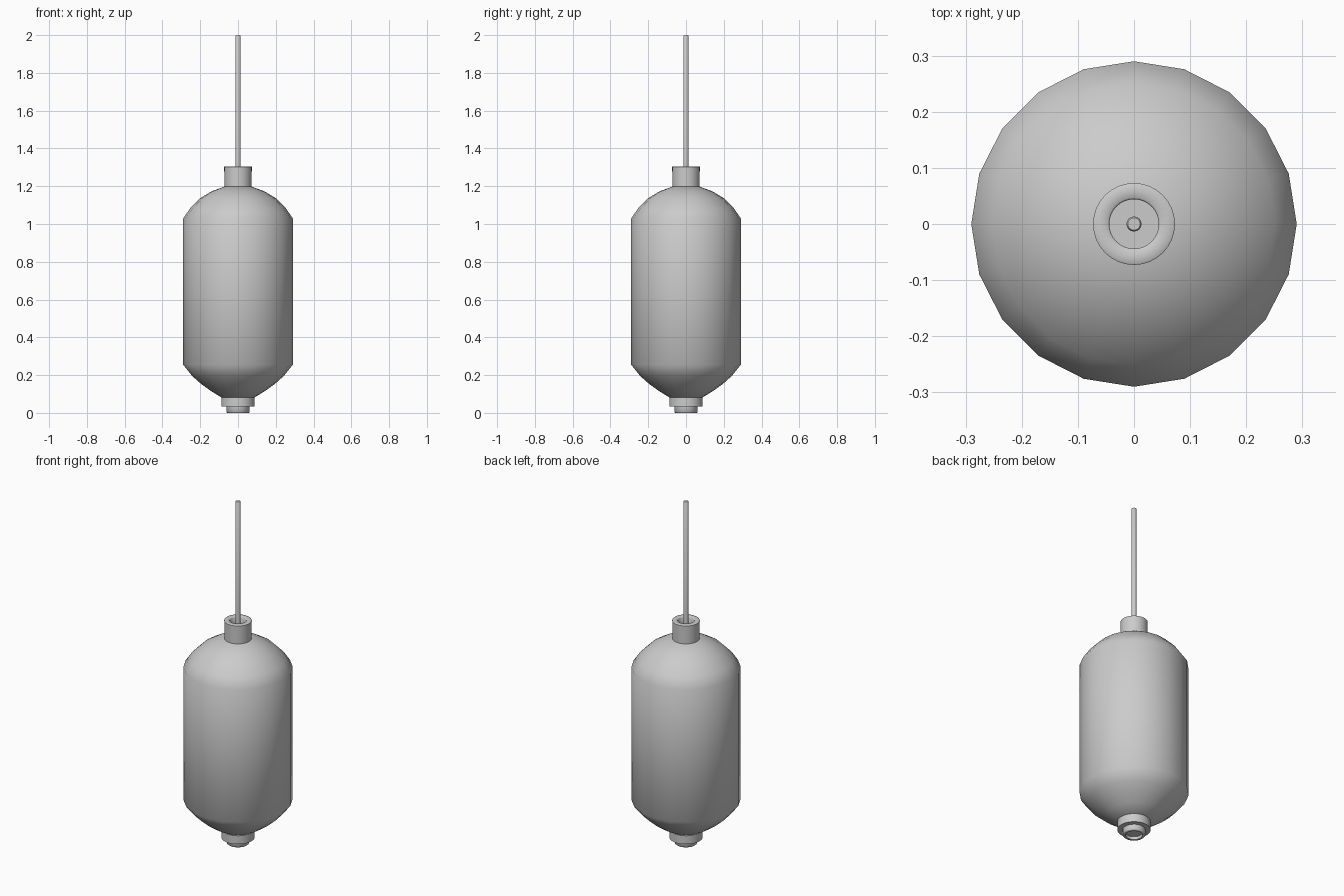
import bpy, bmesh, math

if "Cube" in bpy.data.objects:
    bpy.data.objects.remove(bpy.data.objects["Cube"])


def lathe(name, profile, sides, angle=50):
    """Spin an (r, z) profile round the z axis; r = 0 makes a pole."""
    bm = bmesh.new()
    rings = []
    for r, z in profile:
        if r == 0:
            rings.append([bm.verts.new((0, 0, z))] * sides)
        else:
            rings.append([bm.verts.new((r * math.cos(2 * math.pi * i / sides),
                                        r * math.sin(2 * math.pi * i / sides), z))
                          for i in range(sides)])
    for a, b in zip(rings, rings[1:]):
        for i in range(sides):
            j = (i + 1) % sides
            quad = list(dict.fromkeys((a[i], a[j], b[j], b[i])))
            bm.faces.new(quad)
    bmesh.ops.recalc_face_normals(bm, faces=bm.faces)
    mesh = bpy.data.meshes.new(name)
    bm.to_mesh(mesh)
    bm.free()
    obj = bpy.data.objects.new(name, mesh)
    bpy.context.collection.objects.link(obj)
    bpy.ops.object.select_all(action='DESELECT')
    obj.select_set(True)
    bpy.context.view_layer.objects.active = obj
    bpy.ops.object.shade_smooth_by_angle(angle=math.radians(angle))
    return obj


# Capsule body with shallow domes at both ends
lathe("lamp_body", [(0, 0.08), (0.088, 0.082), (0.145, 0.117), (0.195, 0.153),
                    (0.242, 0.195), (0.29, 0.255), (0.29, 1.03), (0.252, 1.085),
                    (0.2, 1.137), (0.14, 1.173), (0.072, 1.198), (0, 1.2)], 20)

# Collar at the top, open with a recessed floor
lathe("top_collar", [(0, 1.18), (0.072, 1.18), (0.073, 1.303), (0.07, 1.305),
                     (0.047, 1.305), (0.044, 1.302), (0.044, 1.265), (0, 1.265)], 32)

# Collar at the bottom
lathe("bottom_collar", [(0, 0.1), (0.088, 0.1), (0.088, 0.033), (0, 0.033)], 32)

# Small end cap with a recessed underside
lathe("end_cap", [(0, 0.04), (0.06, 0.04), (0.06, 0.003), (0.057, 0),
                  (0.045, 0), (0.042, 0.015), (0, 0.015)], 32)

# Hanging rod
lathe("hanging_rod", [(0, 1.25), (0.0135, 1.25), (0.0135, 1.997),
                      (0.011, 2.0), (0, 2.0)], 16)
